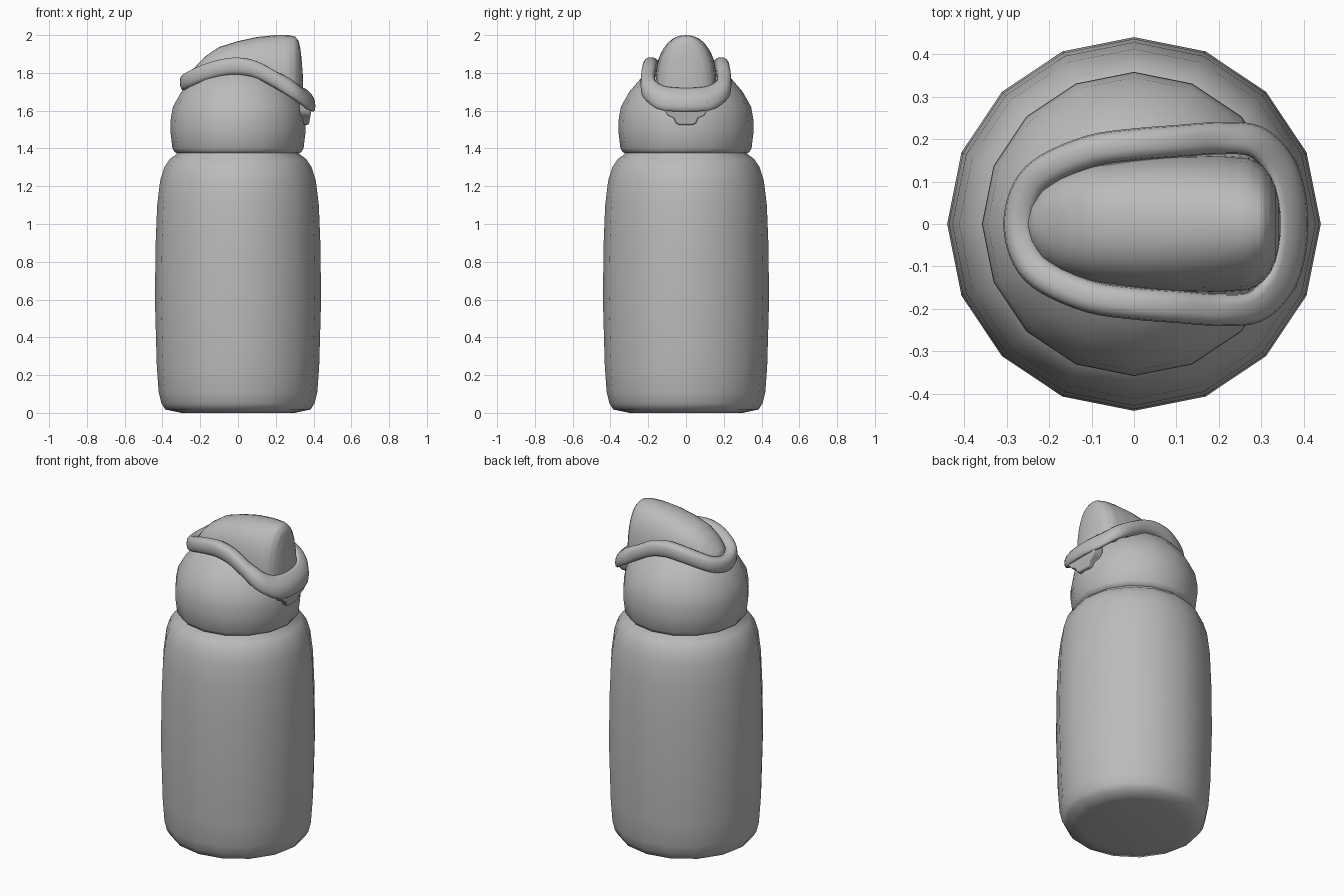
import bpy, bmesh, math
from mathutils import Vector

if "Cube" in bpy.data.objects:
    bpy.data.objects.remove(bpy.data.objects["Cube"])

grey = bpy.data.materials.new("plain_grey")
grey.diffuse_color = (0.5, 0.5, 0.5, 1)
grey.use_nodes = True
grey.node_tree.nodes["Principled BSDF"].inputs["Base Color"].default_value = grey.diffuse_color


def finish(bm, name, angle=60):
    bmesh.ops.recalc_face_normals(bm, faces=bm.faces)
    me = bpy.data.meshes.new(name)
    bm.to_mesh(me)
    bm.free()
    me.materials.append(grey)
    ob = bpy.data.objects.new(name, me)
    bpy.context.collection.objects.link(ob)
    bpy.ops.object.select_all(action='DESELECT')
    ob.select_set(True)
    bpy.context.view_layer.objects.active = ob
    bpy.ops.object.shade_smooth_by_angle(angle=math.radians(angle))
    return ob


def loft(name, rings, closed=False, angle=60):
    """Skin a list of equal closed rings, capping the ends unless closed."""
    bm = bmesh.new()
    vs = [[bm.verts.new(p) for p in r] for r in rings]
    n = len(vs[0])
    for a, b in zip(vs, vs[1:] + ([vs[0]] if closed else [])):
        for i in range(n):
            j = (i + 1) % n
            bm.faces.new((a[i], a[j], b[j], b[i]))
    if not closed:
        bm.faces.new(vs[0])
        bm.faces.new(vs[-1])
    return finish(bm, name, angle)


def lathe(name, profile, sides=16):
    return loft(name, [[(r * math.cos(2 * math.pi * i / sides),
                         r * math.sin(2 * math.pi * i / sides), z)
                        for i in range(sides)] for r, z in profile])


def spline(pts, t):
    """Catmull-Rom through pts, t in point units."""
    i = min(int(t), len(pts) - 2)
    f = t - i
    p = [Vector(pts[min(max(k, 0), len(pts) - 1)]) for k in range(i - 1, i + 3)]
    return 0.5 * (2 * p[1] + (p[2] - p[0]) * f
                  + (2 * p[0] - 5 * p[1] + 4 * p[2] - p[3]) * f * f
                  + (3 * p[1] - p[0] - 3 * p[2] + p[3]) * f ** 3)


# Bottle body
lathe("bottle_body", [(0.3, 0.0), (0.385, 0.018), (0.405, 0.05), (0.42, 0.11), (0.43, 0.25),
                      (0.44, 0.6), (0.436, 0.9), (0.428, 1.1), (0.412, 1.23), (0.39, 1.30),
                      (0.36, 1.345), (0.325, 1.37), (0.32, 1.39)])

# Domed cap
lathe("cap_dome", [(0.31, 1.37), (0.335, 1.38), (0.347, 1.40), (0.358, 1.49), (0.357, 1.55),
                   (0.345, 1.62), (0.30, 1.70), (0.24, 1.77), (0.15, 1.83), (0.05, 1.855),
                   (0.01, 1.857)])

# Rolled rim that loops round the lid
half = [(-0.27, 0, 1.75), (-0.25, 0.08, 1.763), (-0.2, 0.13, 1.79), (-0.1, 0.172, 1.823),
        (0, 0.187, 1.835), (0.1, 0.195, 1.815), (0.2, 0.202, 1.763), (0.285, 0.195, 1.715),
        (0.342, 0.14, 1.672), (0.366, 0.07, 1.66), (0.372, 0, 1.658)]
loop = half + [(x, -y, z) for x, y, z in half[-2:0:-1]]
ext = loop[-2:] + loop + loop[:3]
STEPS = 4
path = [spline(ext, 2 + k / STEPS) for k in range(len(loop) * STEPS)]
rings = []
for k, p in enumerate(path):
    d = path[(k + 1) % len(path)] - path[k - 1]
    out = Vector((d.y, -d.x, 0)).normalized()
    if out.dot(Vector((p.x - 0.05, p.y, 0))) < 0:
        out = -out
    # the rim leans inwards and upwards towards the spout end
    lean = 0.9 * min(max((p.x - 0.2) / 0.15, 0), 1)
    ring = []
    for i in range(14):
        a = 2 * math.pi * i / 14
        c, s = math.cos(a), math.sin(a)
        u = 0.038 * math.copysign(abs(c) ** 0.75, c)
        v = 0.047 * math.copysign(abs(s) ** 0.75, s)
        ring.append(p + out * u + Vector((0, 0, v - lean * u)))
    rings.append(ring)
loft("lid_rim", rings, closed=True)

# Raised lid: arched sections (x, half width, base z, top z)
sections = [(-0.25, 0.02, 1.74, 1.79), (-0.24, 0.055, 1.74, 1.815), (-0.215, 0.09, 1.74, 1.845),
            (-0.17, 0.118, 1.75, 1.89), (-0.1, 0.14, 1.76, 1.937), (0, 0.152, 1.77, 1.968),
            (0.1, 0.16, 1.75, 1.99), (0.2, 0.162, 1.71, 2.0), (0.27, 0.156, 1.68, 2.0),
            (0.303, 0.138, 1.67, 1.992), (0.322, 0.115, 1.66, 1.968), (0.333, 0.09, 1.66, 1.91),
            (0.341, 0.06, 1.65, 1.82), (0.345, 0.03, 1.65, 1.76)]
rings = []
for k in range((len(sections) - 1) * 3 + 1):
    i, f = min(k // 3, len(sections) - 2), 0
    f = k / 3 - i
    x, w, b, t = [p + (q - p) * f for p, q in zip(sections[i], sections[i + 1])]
    ring = []
    for j in range(17):
        a = math.pi * j / 16
        c = math.cos(a)
        ring.append((x, w * math.copysign(abs(c) ** 0.9, c), b + (t - b) * math.sin(a) ** 0.8))
    rings.append(ring)
loft("raised_lid", rings)

# Finger tab under the rim: stepped outline extruded along x
bm = bmesh.new()
side = [(0.115, 1.65), (0.115, 1.60), (0.095, 1.572), (0.065, 1.56), (0.052, 1.532), (0.035, 1.525)]
outline = side + [(-y, z) for y, z in reversed(side)]
front = [bm.verts.new((0.375 + 0.18 * (z - 1.525), y, z)) for y, z in outline]
back = [bm.verts.new((0.325, y, z)) for y, z in outline]
bm.faces.new(front)
bm.faces.new(back)
for i in range(len(outline)):
    j = (i + 1) % len(outline)
    bm.faces.new((front[i], front[j], back[j], back[i]))
tab = finish(bm, "finger_tab", 50)
bev = tab.modifiers.new("soft_edges", 'BEVEL')
bev.width = 0.008
bev.segments = 3
bev.limit_method = 'ANGLE'
bev.angle_limit = math.radians(50)
